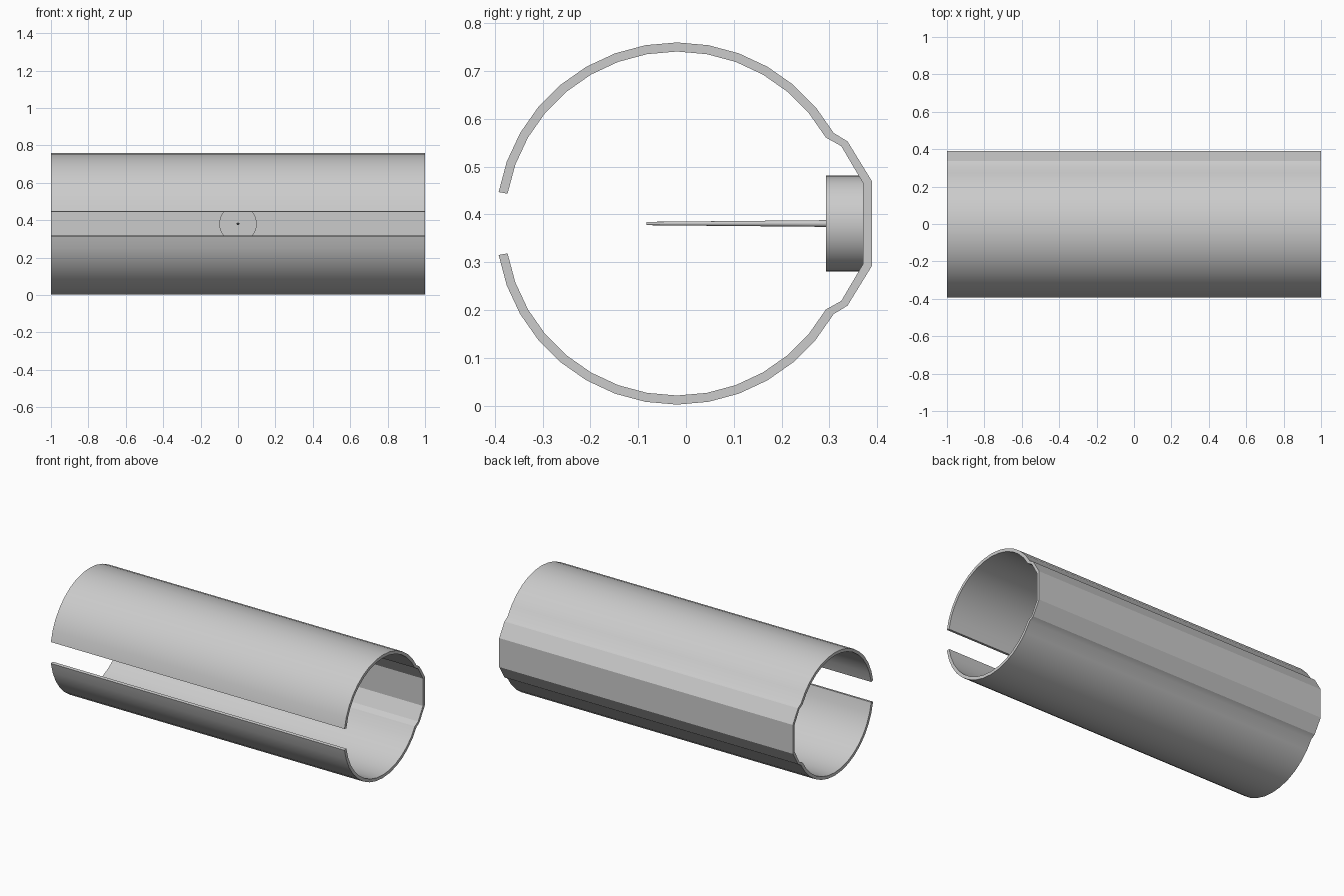
import bpy, bmesh
from math import sin, cos, radians, pi

if "Cube" in bpy.data.objects:
    bpy.data.objects.remove(bpy.data.objects["Cube"])

CY, CZ = -0.019, 0.381


def finish(bm, name):
    bmesh.ops.recalc_face_normals(bm, faces=bm.faces)
    me = bpy.data.meshes.new(name)
    bm.to_mesh(me)
    bm.free()
    ob = bpy.data.objects.new(name, me)
    bpy.context.collection.objects.link(ob)
    bpy.ops.object.select_all(action='DESELECT')
    ob.select_set(True)
    bpy.context.view_layer.objects.active = ob
    bpy.ops.object.shade_smooth_by_angle(angle=radians(25))
    return ob


def half_section(r, back):
    # upper half from the slot lip over the top to the flat back
    arc = [(CY + r * sin(radians(a)), r * cos(radians(a))) for a in range(-80, 61, 10)]
    return arc + back


def full_section(half):
    return half + [(y, -z) for y, z in reversed(half)]


def lathe(name, profile, n=32):
    # profile of (radius, y) spun around the y axis at the tube centre height
    bm = bmesh.new()
    vs = [bm.verts.new((r, y, CZ)) for r, y in profile]
    es = [bm.edges.new(p) for p in zip(vs, vs[1:])]
    bmesh.ops.spin(bm, geom=vs + es, cent=(0, 0, CZ), axis=(0, 1, 0),
                   angle=2 * pi, steps=n, use_duplicate=False)
    bmesh.ops.remove_doubles(bm, verts=bm.verts, dist=1e-5)
    return finish(bm, name)


# slotted tube with a flattened back
outer = full_section(half_section(0.379, [(0.338, 0.172), (0.389, 0.089)]))
inner = full_section(half_section(0.360, [(0.325, 0.162), (0.371, 0.084)]))
bm = bmesh.new()
rings = [[[bm.verts.new((x, y, CZ + z)) for y, z in s] for s in (outer, inner)]
         for x in (-1, 1)]
(lo, li), (ro, ri) = rings
n = len(outer)
for a, b in ((lo, ro), (li, ri), (lo, li), (ro, ri)):
    for i in range(n - 1):
        bm.faces.new((a[i], a[i + 1], b[i + 1], b[i]))
for i in (0, n - 1):
    bm.faces.new((lo[i], ro[i], ri[i], li[i]))
finish(bm, "slotted_tube")

# round hub on the back wall, with a shallow stepped face
lathe("hub", [(0, 0.371), (0.1, 0.371), (0.1, 0.293), (0.053, 0.293),
              (0.053, 0.297), (0.042, 0.297), (0.042, 0.293), (0, 0.293)])

# thin tapering pin pointing towards the slot
lathe("pin", [(0, 0.295), (0.007, 0.295), (0.0035, -0.083), (0, -0.083)], 16)
